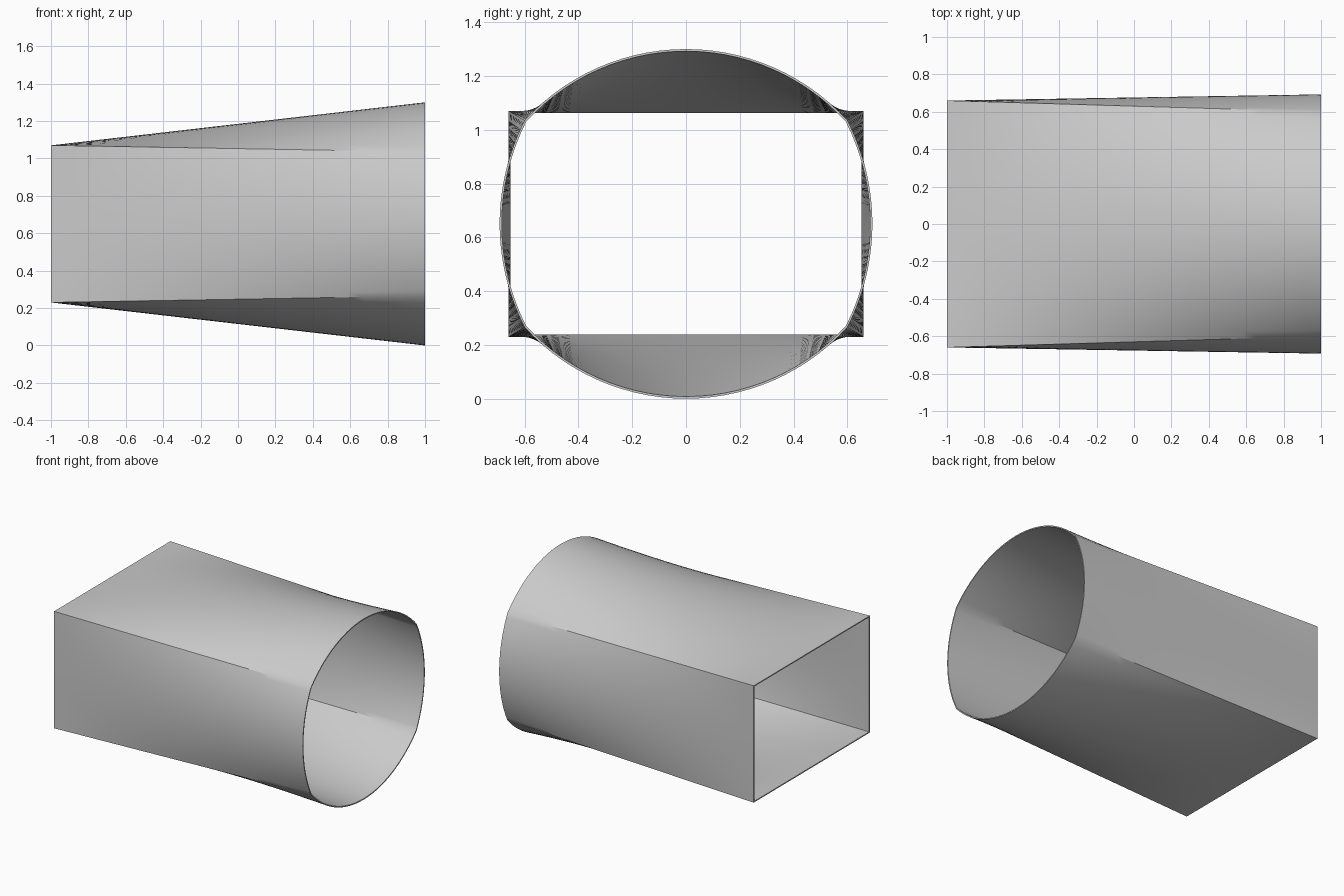
import bpy, bmesh, math
from mathutils import Vector

cube = bpy.data.objects.get("Cube")
if cube:
    bpy.data.objects.remove(cube, do_unlink=True)

WALL = 0.008          # sheet thickness
MID_Z = 0.65          # height of the duct axis
SEGS = 28             # segments per side of the section
RINGS = 24            # segments along the duct
RECT = (0.66, 0.42)   # half width and half height of the square end
CORNER = (0.60, 0.385)  # where the arcs meet at the round end
BULGE = (0.093, 0.265)  # rise of the side and top arcs


def section(t, inset):
    """Closed loop of points at fraction t from the rectangular to the round end."""
    rect = [r - inset for r in RECT]
    corner = [c - inset * 0.7 for c in CORNER]
    rise = [b - inset * 0.3 for b in BULGE]
    points = []
    for k in range(4):
        n, s = k % 2, 1 - k % 2          # normal axis and tangent axis
        sign = 1 if k < 2 else -1
        turn = -sign if n else sign      # keeps the loop running one way
        half, sag = corner[s], rise[n]
        radius = (half ** 2 + sag ** 2) / (2 * sag)
        limit = math.asin(half / radius)
        for i in range(SEGS):
            u = 2 * i / SEGS - 1
            flat, curved = [0, 0], [0, 0]
            flat[n] = sign * rect[n]
            flat[s] = turn * rect[s] * u
            curved[n] = sign * (corner[n] + sag - radius + radius * math.cos(limit * u))
            curved[s] = turn * radius * math.sin(limit * u)
            y, z = Vector(flat).lerp(Vector(curved), t)
            points.append((2 * t - 1, y, MID_Z + z))
    return points


# Outer skin left to right, then inner skin back again, closed at both rims
bm = bmesh.new()
steps = [i / RINGS for i in range(RINGS + 1)]
loops = [section(t, 0) for t in steps] + [section(t, WALL) for t in reversed(steps)]
rings = [[bm.verts.new(p) for p in loop] for loop in loops]
for a, b in zip(rings, rings[1:] + rings[:1]):
    for i in range(len(a)):
        j = (i + 1) % len(a)
        bm.faces.new((a[i], a[j], b[j], b[i]))
bmesh.ops.recalc_face_normals(bm, faces=bm.faces)

mesh = bpy.data.meshes.new("duct_transition")
bm.to_mesh(mesh)
bm.free()
duct = bpy.data.objects.new("duct_transition", mesh)
bpy.context.collection.objects.link(duct)

# Plain grey sheet metal
grey = bpy.data.materials.new("sheet_grey")
grey.use_nodes = True
colour = (0.6, 0.6, 0.6, 1)
grey.diffuse_color = colour
grey.node_tree.nodes["Principled BSDF"].inputs["Base Color"].default_value = colour
mesh.materials.append(grey)

bpy.ops.object.select_all(action="DESELECT")
duct.select_set(True)
bpy.context.view_layer.objects.active = duct
bpy.ops.object.shade_smooth_by_angle(angle=math.radians(30))
